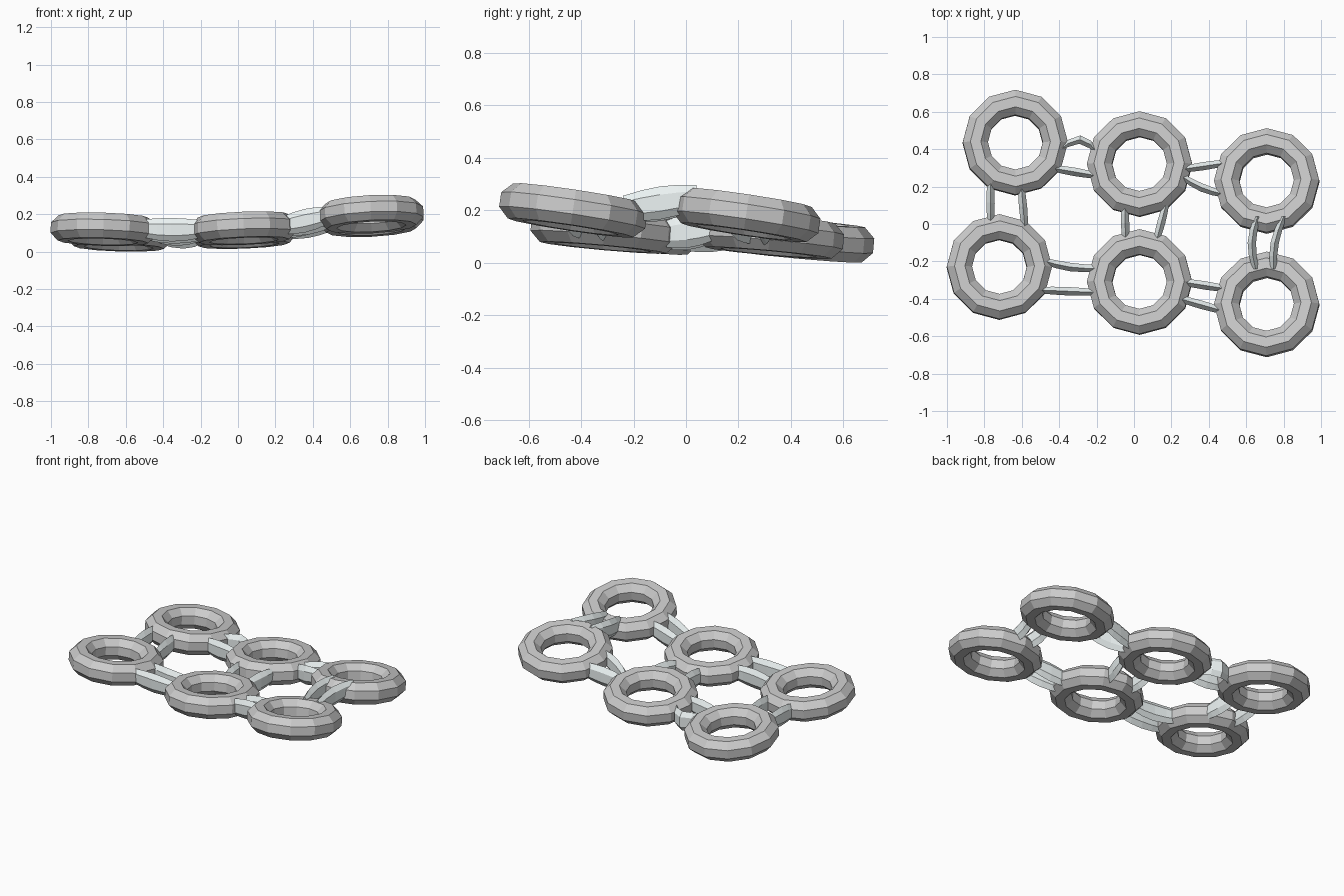
import bpy, bmesh
from math import pi, cos, sin
from mathutils import Vector, Matrix

if "Cube" in bpy.data.objects:
    bpy.data.objects.remove(bpy.data.objects["Cube"])


# Sweep: skin a list of equal point loops into one flat-shaded object
def skin(name, loops, closed, mat=None):
    bm = bmesh.new()
    vs = [[bm.verts.new(p) for p in lp] for lp in loops]
    n = len(vs[0])
    for a, b in zip(vs, vs[1:] + (vs[:1] if closed else [])):
        for i in range(n):
            j = (i + 1) % n
            bm.faces.new((a[i], a[j], b[j], b[i]))
    if not closed:
        bm.faces.new(vs[0])
        bm.faces.new(vs[-1])
    bmesh.ops.recalc_face_normals(bm, faces=bm.faces)
    me = bpy.data.meshes.new(name)
    bm.to_mesh(me)
    bm.free()
    ob = bpy.data.objects.new(name, me)
    bpy.context.collection.objects.link(ob)
    if mat:
        me.materials.append(mat)


# Low-poly ring: 12 sides round, octagonal tube, tilted to the wavy raft surface
def ring(name, centre, slope):
    normal = Vector((-slope[0], -slope[1], 1))
    tilt = Vector((0, 0, 1)).rotation_difference(normal).to_matrix()
    loops = []
    for i in range(12):
        a = pi * i / 6
        loop = []
        for k in range(8):
            b = pi * (k + 0.5) / 4
            r = 0.214 + 0.073 * cos(b)
            loop.append(centre + tilt @ Vector((r * cos(a), r * sin(a), 0.073 * sin(b))))
        loops.append(loop)
    skin(name, loops, True)


# Strap: tapered upright plank between two rings, set aside from their centre line
def strap(name, a, b, side0, side1, bow, reach, mat):
    (ca, sa), (cb, sb) = rings[a], rings[b]
    d = (cb - ca).to_2d()
    length = d.length
    d.normalize()
    n = Vector((-d.y, d.x))
    height = lambda p, c, s: c.z + s.dot(p - c.to_2d())
    steps = 4
    loops = []
    for i in range(steps + 1):
        t = i / steps
        off = side0 + (side1 - side0) * t + bow * sin(pi * t)
        p = ca.to_2d() + d * (reach + (length - 2 * reach) * t) + n * off
        z = height(p, ca, sa) * (1 - t) + height(p, cb, sb) * t
        z += 0.225 - reach if reach < 0.2 else 0
        k = 0.75 + 0.25 * sin(pi * t)
        loops.append([Vector((*(p + n * 0.026 * k * cos(q)), z + 0.063 * k * sin(q)))
                      for q in (pi * (m + 0.5) / 3 for m in range(6))])
    skin(name, loops, False, mat)


# Ring layout: columns share a slope, each holds a front and a back ring
columns = {
    "left": ((-0.03, -0.09), (-0.72, -0.23, 0.125), (-0.635, 0.435, 0.095)),
    "middle": ((0.04, -0.09), (0.03, -0.31, 0.13), (0.03, 0.32, 0.11)),
    "right": ((0.05, -0.15), (0.71, -0.43, 0.205), (0.71, 0.23, 0.187)),
}
rings = {}
for col, (slope, front, back) in columns.items():
    for row, c in (("front", front), ("back", back)):
        rings[row + "_" + col] = (Vector(c), Vector(slope))
for key, (c, s) in rings.items():
    ring("ring_" + key, c, s)

pale = bpy.data.materials.new("pale_strap")
pale.diffuse_color = (0.84, 0.9, 0.9, 1)
pale.use_nodes = True
pale.node_tree.nodes["Principled BSDF"].inputs["Base Color"].default_value = pale.diffuse_color

# Two straps per neighbouring pair: side offset at start, at end, and bow
links = [
    ("back_left", "back_middle", (-.02, .01, .08), (-.10, -.10, 0)),
    ("back_middle", "back_right", (0, .07, 0), (-.03, -.10, -.015)),
    ("front_left", "front_middle", (.06, .05, -.015), (-.10, -.08, 0)),
    ("front_middle", "front_right", (.04, .045, 0), (-.05, -.075, 0)),
    ("front_left", "back_left", (.075, .105, 0), (-.11, -.06, 0)),
    ("front_middle", "back_middle", (.075, .08, 0), (-.09, -.14, 0)),
    ("front_right", "back_right", (.06, .05, .025), (-.035, -.09, .02)),
]
for a, b, *pair in links:
    reach = 0.19 if a == "front_right" else 0.22
    for tag, shape in zip("ab", pair):
        strap(f"strap_{a}_to_{b}_{tag}", a, b, *shape, reach, pale)

# Rest the whole model on the ground
low = min(v.co.z for o in bpy.data.objects for v in o.data.vertices)
for o in bpy.data.objects:
    o.data.transform(Matrix.Translation((0, 0, -low)))
